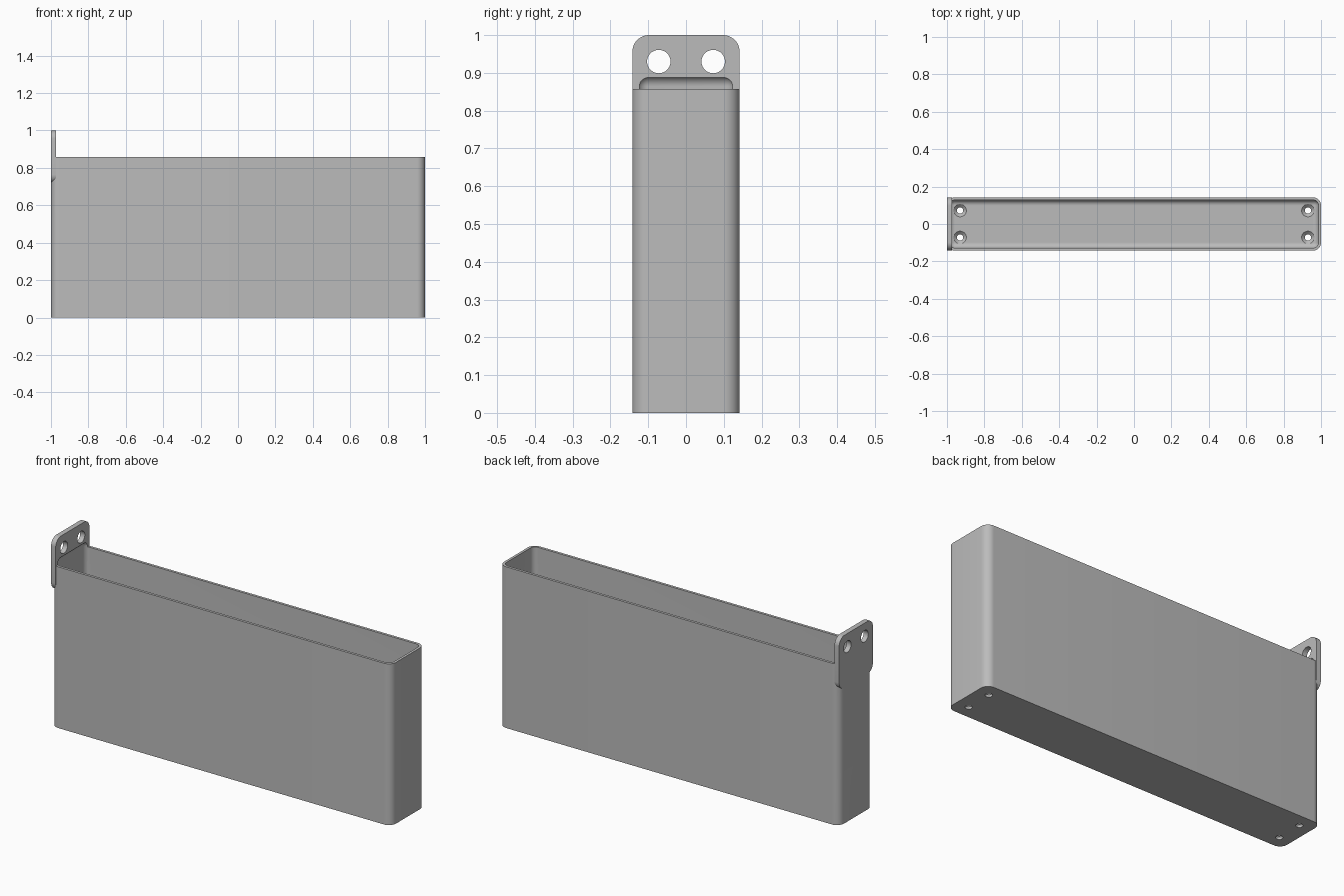
import bpy, bmesh
from math import pi
from mathutils import Matrix, Vector

cube = bpy.data.objects.get("Cube")
if cube:
    bpy.data.objects.remove(cube, do_unlink=True)

WIDTH, RIM, WALL, FLOOR = 0.142, 0.857, 0.014, 0.028
ROUND = 0.042

grey = bpy.data.materials.new("plain grey")
grey.use_nodes = True
colour = (0.5, 0.5, 0.5, 1)
grey.diffuse_color = colour
grey.node_tree.nodes["Principled BSDF"].inputs["Base Color"].default_value = colour


def finish(name, bm):
    mesh = bpy.data.meshes.new(name)
    bmesh.ops.recalc_face_normals(bm, faces=bm.faces)
    bm.to_mesh(mesh)
    bm.free()
    mesh.materials.append(grey)
    obj = bpy.data.objects.new(name, mesh)
    bpy.context.collection.objects.link(obj)
    return obj


def rounded_box(name, low, high, radius, axis=None):
    """Box with all edges rounded, or only the edges along one axis."""
    low, high = Vector(low), Vector(high)
    bm = bmesh.new()
    bmesh.ops.create_cube(bm, size=1)
    size = high - low
    for v in bm.verts:
        v.co = (low + high) / 2 + Vector(a * b for a, b in zip(v.co, size))
    edges = [e for e in bm.edges if axis is None
             or abs((e.verts[0].co - e.verts[1].co)[axis]) > 1e-4]
    bmesh.ops.bevel(bm, geom=edges, offset=radius, segments=10,
                    profile=0.5, affect='EDGES')
    return finish(name, bm)


def cone(name, centre, r1, r2, depth, turn=Matrix()):
    bm = bmesh.new()
    bmesh.ops.create_cone(bm, cap_ends=True, segments=40, radius1=r1, radius2=r2,
                          depth=depth, matrix=Matrix.Translation(centre) @ turn)
    return finish(name, bm)


def combine(target, tool, operation):
    mod = target.modifiers.new(tool.name, 'BOOLEAN')
    mod.operation, mod.object, mod.solver = operation, tool, 'EXACT'
    bpy.context.view_layer.objects.active = target
    bpy.ops.object.modifier_apply(modifier=mod.name)
    bpy.data.objects.remove(tool, do_unlink=True)


# Outer shell with rounded upright edges, joined to the mounting tab
bin_body = rounded_box("bin_body", (-1, -WIDTH, 0), (1, WIDTH, RIM), ROUND, axis=2)
tab = rounded_box("mounting_tab", (-1, -WIDTH, 0.72), (-0.973, WIDTH, 1), 0.044, axis=0)
combine(bin_body, tab, 'UNION')

# Filleted cavity, which also hollows the foot of the tab
inner = WIDTH - WALL
cavity = rounded_box("cavity", (WALL - 1, -inner, FLOOR), (1 - WALL, inner, 0.892),
                     ROUND - WALL)
combine(bin_body, cavity, 'DIFFERENCE')

# Tab holes and countersunk floor holes
for y in (-0.072, 0.072):
    combine(bin_body, cone("tab_hole", (-0.985, y, 0.93), 0.031, 0.031, 0.1,
                           Matrix.Rotation(pi / 2, 4, 'Y')), 'DIFFERENCE')
    for x in (-0.93, 0.93):
        combine(bin_body, cone("floor_hole", (x, y, 0), 0.017, 0.017, 0.1), 'DIFFERENCE')
        combine(bin_body, cone("countersink", (x, y, FLOOR - 0.007),
                               0.016, 0.037, 0.02), 'DIFFERENCE')

# Smooth rounds, crisp edges
bpy.ops.object.select_all(action='DESELECT')
bin_body.select_set(True)
bpy.context.view_layer.objects.active = bin_body
bpy.ops.object.shade_smooth_by_angle(angle=pi / 6)
